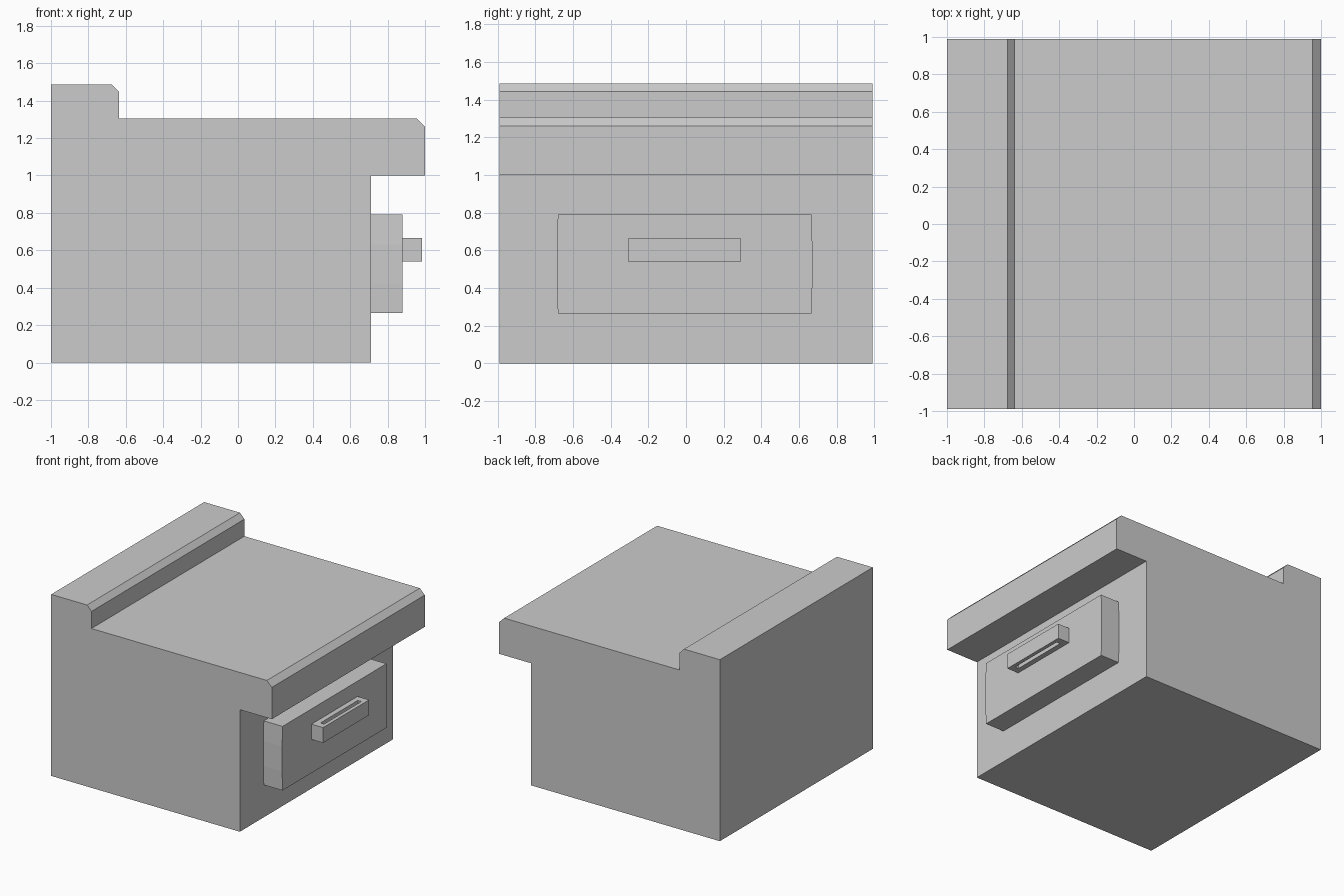
import bpy, bmesh

if "Cube" in bpy.data.objects:
    bpy.data.objects.remove(bpy.data.objects["Cube"])


def finish(name, bm):
    bmesh.ops.recalc_face_normals(bm, faces=bm.faces)
    mesh = bpy.data.meshes.new(name)
    bm.to_mesh(mesh)
    bm.free()
    obj = bpy.data.objects.new(name, mesh)
    bpy.context.collection.objects.link(obj)
    return obj


def prism(name, points, offset):
    """Extrude a flat outline of 3D points along an offset vector."""
    bm = bmesh.new()
    face = bm.faces.new([bm.verts.new(p) for p in points])
    ext = bmesh.ops.extrude_face_region(bm, geom=[face], use_keep_orig=True)
    moved = [v for v in ext["geom"] if isinstance(v, bmesh.types.BMVert)]
    bmesh.ops.translate(bm, verts=moved, vec=offset)
    return finish(name, bm)


def slotted_block(name, outer, inner, z0, z1):
    """Block with a rectangular slot cut vertically through it."""
    bm = bmesh.new()

    def ring(rect, z):
        x0, x1, y0, y1 = rect
        return [bm.verts.new((x, y, z))
                for x, y in ((x0, y0), (x1, y0), (x1, y1), (x0, y1))]

    rings = [ring(outer, z0), ring(outer, z1), ring(inner, z1), ring(inner, z0)]
    for a, b in zip(rings, rings[1:] + rings[:1]):
        for i in range(4):
            j = (i + 1) % 4
            bm.faces.new((a[i], a[j], b[j], b[i]))
    return finish(name, bm)


# Cabinet body: overhanging worktop and raised back ledge with chamfered edges
body = [(-1, 0), (0.71, 0), (0.71, 1), (1, 1), (1, 1.26), (0.955, 1.305),
        (-0.635, 1.305), (-0.635, 1.445), (-0.675, 1.487), (-1, 1.487)]
prism("cabinet_body", [(x, -0.99, z) for x, z in body], (0, 1.98, 0))

# Drawer front with very slightly bowed ends
drawer = [(-0.68, 0.265), (0.665, 0.265), (0.671, 0.42), (0.671, 0.63),
          (0.665, 0.79), (-0.68, 0.79), (-0.686, 0.63), (-0.686, 0.42)]
prism("drawer_front", [(0.71, y, z) for y, z in drawer], (0.17, 0, 0))

# Drawer pull with a finger slot
slotted_block("drawer_handle", (0.88, 0.985, -0.305, 0.29),
              (0.922, 0.955, -0.25, 0.235), 0.54, 0.665)
